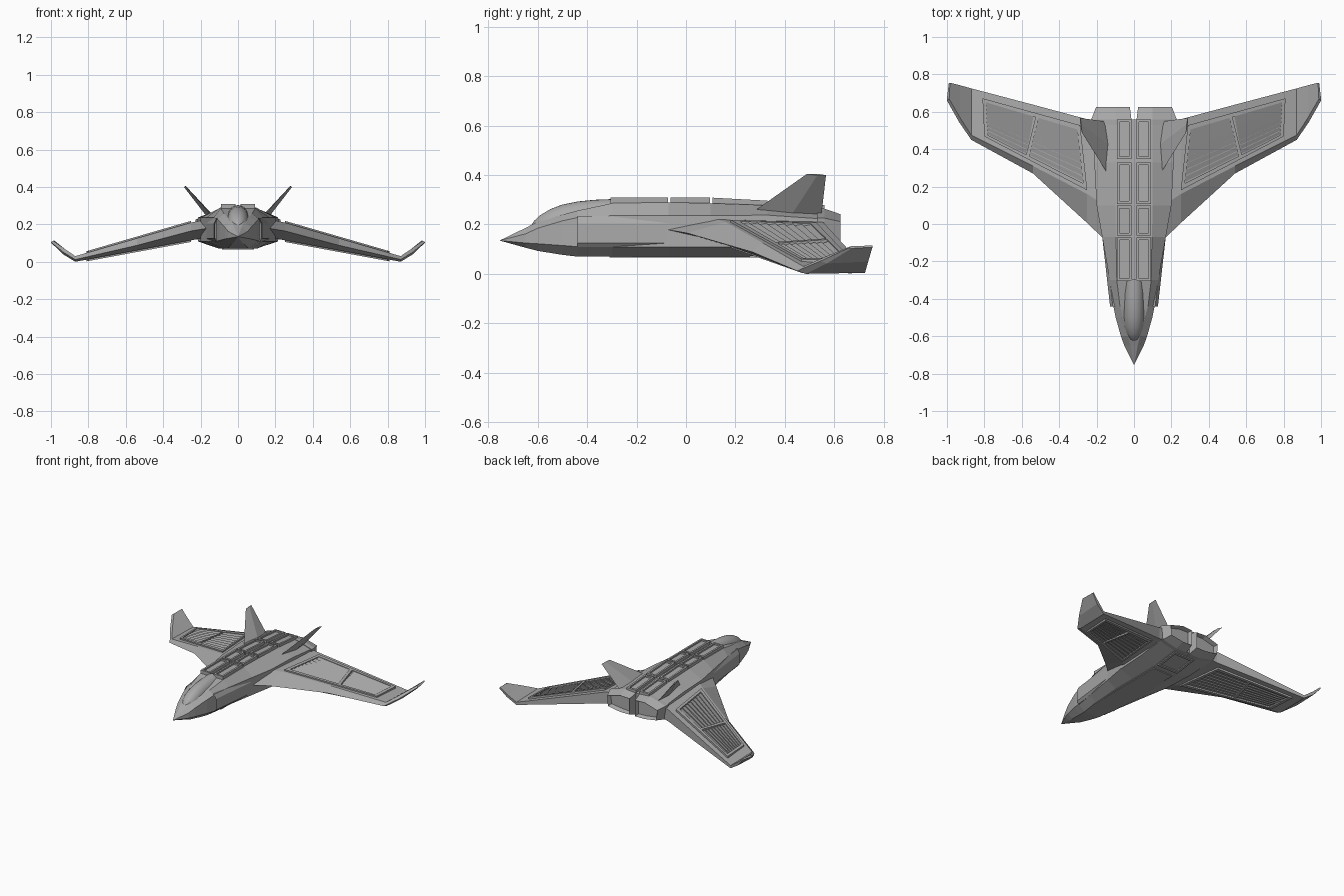
import bpy, bmesh, math

if "Cube" in bpy.data.objects:
    bpy.data.objects.remove(bpy.data.objects["Cube"])

hull = bpy.data.materials.new("hull_grey")
hull.diffuse_color = (0.40, 0.40, 0.40, 1)
hull.use_nodes = True
hull.node_tree.nodes["Principled BSDF"].inputs["Base Color"].default_value = hull.diffuse_color


def finish(bm, name, mirror=False, smooth=False):
    bmesh.ops.remove_doubles(bm, verts=bm.verts, dist=0.0002)
    bmesh.ops.recalc_face_normals(bm, faces=bm.faces)
    me = bpy.data.meshes.new(name)
    bm.to_mesh(me)
    bm.free()
    me.materials.append(hull)
    for p in me.polygons:
        p.use_smooth = smooth and len(p.vertices) == 4
    ob = bpy.data.objects.new(name, me)
    bpy.context.collection.objects.link(ob)
    if mirror:
        ob.modifiers.new("mirror", 'MIRROR')
    return ob


def loft(bm, sections):
    """Skin a list of equal-length rings; returns the two end caps."""
    rings = [[bm.verts.new(p) for p in s] for s in sections]
    n = len(rings[0])
    for a, b in zip(rings, rings[1:]):
        for i in range(n):
            j = (i + 1) % n
            bm.faces.new((a[i], a[j], b[j], b[i]))
    return bm.faces.new(rings[0]), bm.faces.new(rings[-1])


def prism(bm, pts, zf, lo, his):
    """Plate following the surface height zf, with a height for each corner."""
    loft(bm, [[(x, y, zf(x, y) + lo) for x, y in pts],
              [(x, y, zf(x, y) + h) for (x, y), h in zip(pts, his)]])


def frame(bm, outer, inner, zf, lo, hi):
    for i in range(4):
        j = (i + 1) % 4
        prism(bm, [outer[i], outer[j], inner[j], inner[i]], zf, lo, [hi] * 4)


def rect(x0, x1, y0, y1):
    return [(x0, y0), (x0, y1), (x1, y1), (x1, y0)]


# fuselage: y, shoulder x/z, side x, upper side z, lower side z, belly x/z
BODY = [(-.755, 0, .135, 0, .135, .135, 0, .135),
        (-.65, .02, .186, .052, .162, .125, .02, .106),
        (-.60, .032, .212, .070, .185, .122, .035, .093),
        (-.50, .058, .240, .098, .215, .115, .050, .077),
        (-.44, .075, .256, .110, .228, .110, .060, .070),
        (-.30, .092, .286, .130, .236, .108, .080, .070),
        (-.07, .096, .290, .170, .236, .108, .100, .070),
        (.10, .100, .286, .200, .236, .108, .100, .070),
        (.33, .100, .278, .212, .238, .108, .100, .072),
        (.56, .100, .258, .220, .222, .128, .100, .104)]
bm = bmesh.new()
rings = []
for y, xs, zt, xw, zu, zl, xb, zb in BODY:
    half = [(xs, zt), (xw, zu), (xw, zl), (xb, zb)]
    rings.append([(x, y, z) for x, z in half] + [(-x, y, z) for x, z in half[::-1]])
loft(bm, rings)
finish(bm, "fuselage")

# canopy: smooth bubble
bm = bmesh.new()
rings = []
for y, w, zt in [(-.63, .008, .192), (-.615, .026, .215), (-.59, .043, .238), (-.55, .056, .262),
                 (-.50, .062, .281), (-.44, .065, .293), (-.37, .066, .300), (-.295, .066, .303)]:
    ring = []
    for k in range(17):
        a = math.pi * k / 16
        ring.append((w * math.cos(a), y, .17 + (zt - .17) * math.sin(a) ** .7))
    rings.append(ring)
loft(bm, rings)
finish(bm, "canopy", smooth=True)

# intake cheeks with recessed mouths
bm = bmesh.new()
cheek = [(.085, .235), (.113, .235), (.128, .205), (.128, .125), (.113, .108), (.085, .108)]
front, _ = loft(bm, [[(x + d, y, z) for x, z in cheek] for y, d in [(-.44, 0), (-.05, .044)]])
bmesh.ops.recalc_face_normals(bm, faces=bm.faces)
bmesh.ops.inset_region(bm, faces=[front], thickness=.006, depth=-.03)
finish(bm, "intake", mirror=True)

# wings with upturned tips


def top_z(x, y):
    return .21 - .29 * (x - .25)


def low_z(x, y):
    return .115 - .185 * (x - .25)


WING = [(.13, -.11, .185, .08, .548), (.25, .005, .165, .16, .56),
        (.54, .27, .088, .31, .638), (.87, .45, .012, .475, .725)]
rings = []
for x, yl, zl, yf, yt in WING:
    t = min(top_z(x, 0), .235)
    b = max(low_z(x, 0), 0)
    rings.append([(x, yl, zl), (x, yf, t), (x, yt, t - .006), (x, yt, b + .004), (x, yf + .01, b)])
rings.append([(.935, .545, .052), (.928, .565, .070), (.932, .742, .070), (.940, .738, .050), (.938, .57, .042)])
rings.append([(1.0, .66, .105), (.988, .668, .112), (.984, .755, .115), (.990, .755, .108), (1.0, .67, .103)])
bm = bmesh.new()
loft(bm, rings)
finish(bm, "wing", mirror=True)

# louvred wing panels, above and below
A, B, C, D = (.25, .18), (.288, .528), (.81, .672), (.80, .468)


def uv(u, v):
    return tuple((1 - v) * ((1 - u) * A[i] + u * D[i]) + v * ((1 - u) * B[i] + u * C[i]) for i in (0, 1))


for name, zf, s in [("upper_wing_panel", top_z, 1), ("lower_wing_panel", low_z, -1)]:
    bm = bmesh.new()
    frame(bm, [uv(0, 0), uv(0, 1), uv(1, 1), uv(1, 0)],
          [uv(.035, .08), uv(.035, .92), uv(.965, .92), uv(.965, .08)], zf, -.012 * s, .009 * s)
    prism(bm, [uv(.56, .08), uv(.43, .92), uv(.46, .92), uv(.59, .08)], zf, -.012 * s, [.009 * s] * 4)
    n = 8
    for k in range(n):
        v0, v1 = .08 + .84 * k / n, .08 + .84 * (k + 1) / n
        d0, d1 = .572 - .13 * v0, .572 - .13 * v1
        for a0, a1, b0, b1 in [(.035, .035, d0, d1), (d0 + .03, d1 + .03, .965, .965)]:
            prism(bm, [uv(a0, v0), uv(a1, v1), uv(b1, v1), uv(b0, v0)], zf, -.012 * s,
                  [-.003 * s, .005 * s, .005 * s, -.003 * s])
    finish(bm, name, mirror=True)

# dorsal hatches: four pairs of framed boxes


def spine_z(x, y):
    return .289 if y < .1 else .289 - .0125 * (y - .1) / .23 if y < .33 else .2765 - .018 * (y - .33) / .23


bm = bmesh.new()
for y0, y1 in [(-.305, -.072), (-.062, .098), (.108, .33), (.348, .56)]:
    inner = rect(.027, .077, y0 + .014, y1 - .014)
    frame(bm, rect(.014, .09, y0, y1), inner, spine_z, -.03, .02)
    prism(bm, inner, spine_z, -.03, [.009] * 4)
finish(bm, "dorsal_hatch", mirror=True)

# canted tail fins
bm = bmesh.new()


def fin_ring(x0, y0, x1, y1, z0, z1, t):
    ym = y0 + (y1 - y0) * .55
    xm, zm = x0 + (x1 - x0) * .55, z0 + (z1 - z0) * .55
    return [(x0, y0, z0), (xm + t, ym, zm - t * .8), (x1, y1, z1), (xm - t, ym, zm + t * .8)]


loft(bm, [fin_ring(.142, .27, .152, .548, .25, .235, .012),
          fin_ring(.279, .49, .289, .567, .405, .400, .004)])
finish(bm, "tail_fin", mirror=True)

# twin engine nozzles with recessed rear faces
bm = bmesh.new()
n0 = [(.014, .258), (.10, .264), (.228, .226), (.215, .125), (.10, .098), (.014, .098)]
n1 = [(.022, .238), (.10, .242), (.203, .212), (.197, .138), (.10, .122), (.022, .122)]
_, rear = loft(bm, [[(x, .53, z) for x, z in n0], [(x, .56, z) for x, z in n0],
                    [(x, .625, z) for x, z in n1]])
bmesh.ops.recalc_face_normals(bm, faces=bm.faces)
bmesh.ops.inset_region(bm, faces=[rear], thickness=.012, depth=-.03)
finish(bm, "engine_nozzle", mirror=True)

# belly plate and framed belly hatch on the rising rear underside


def belly_z(x, y):
    return .071 if y < .33 else .072 + .032 * (y - .33) / .23


bm = bmesh.new()
prism(bm, rect(-.08, .08, -.31, .30), belly_z, .01, [-.005] * 4)
finish(bm, "belly_plate")
bm = bmesh.new()
frame(bm, rect(-.085, .085, .345, .52), rect(-.068, .068, .362, .503), belly_z, .01, -.008)
finish(bm, "belly_hatch")
